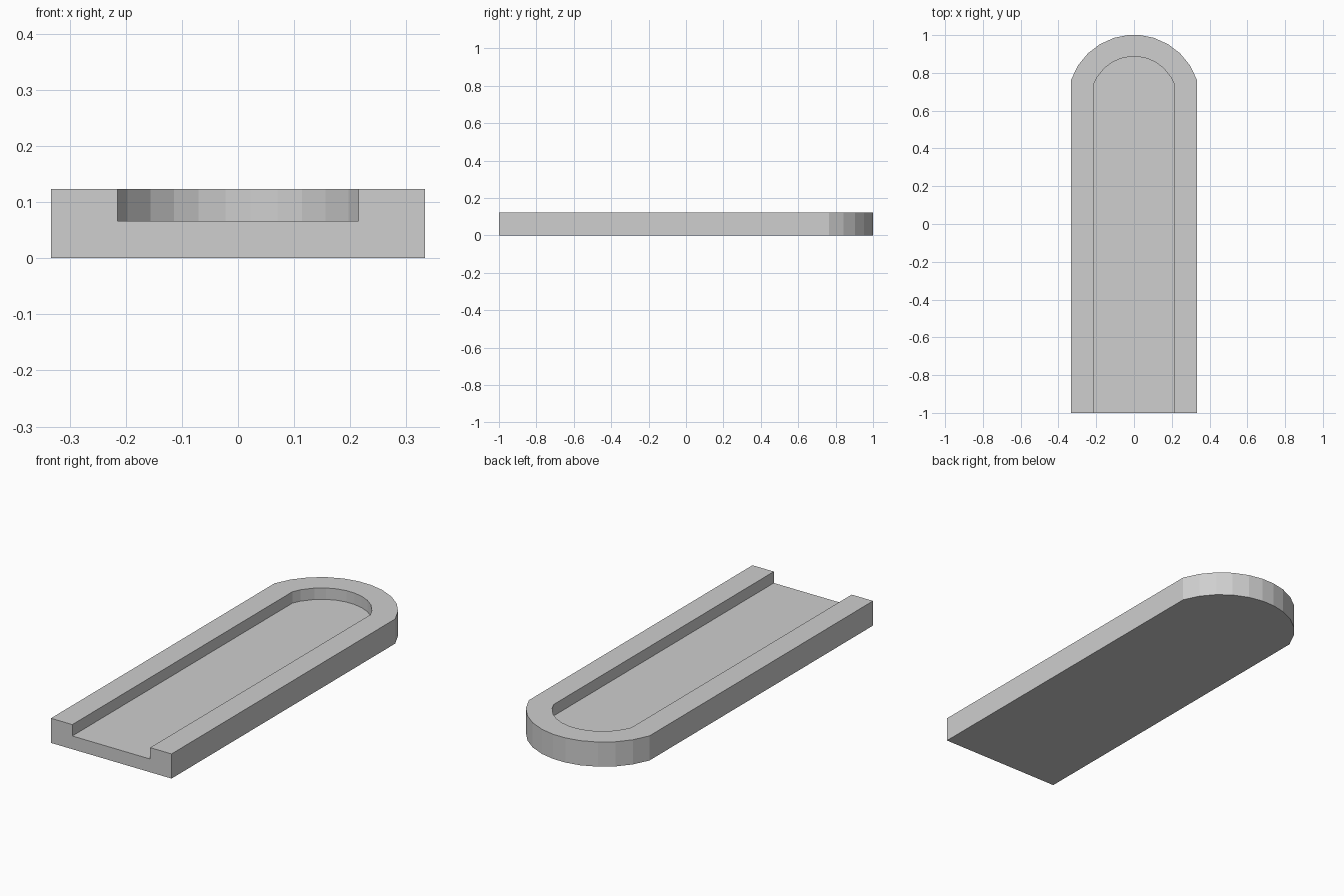
import bpy
import bmesh
from math import sin, cos, radians

cube = bpy.data.objects.get("Cube")
if cube:
    bpy.data.objects.remove(cube, do_unlink=True)

TOP, FLOOR, FRONT = 0.123, 0.066, -1.0


def arch(half_width, radius, crown, angles):
    """Open arch outline, from the front right corner round to the front left."""
    centre = crown - radius * cos(radians(angles[-1]))
    side = [(half_width, FRONT)]
    side += [(radius * sin(radians(a)), centre + radius * cos(radians(a))) for a in angles]
    side[1] = (half_width, side[1][1])
    return side + [(-x, y) for x, y in reversed(side)]


outer = arch(0.333, 0.352, 1.0, [71, 57, 43.7, 30.9, 17.5, 5.5])
inner = arch(0.215, 0.229, 0.886, [69.9, 59.3, 43, 30, 17.8, 5.6])

bm = bmesh.new()


def ring(points, z):
    return [bm.verts.new((x, y, z)) for x, y in points]


def wall(low, high):
    for i in range(len(low) - 1):
        bm.faces.new((low[i], low[i + 1], high[i + 1], high[i]))


outer_low, outer_high = ring(outer, 0), ring(outer, TOP)
inner_low, inner_high = ring(inner, FLOOR), ring(inner, TOP)

# Outer side, recess side, underside, recess floor and rim
wall(outer_low, outer_high)
wall(inner_high, inner_low)
bm.faces.new(outer_low[::-1])
bm.faces.new(inner_low)
bm.faces.new(outer_high + inner_high[::-1])

# Front end with the open channel
bm.faces.new((outer_low[-1], outer_low[0], outer_high[0], inner_high[0],
              inner_low[0], inner_low[-1], inner_high[-1], outer_high[-1]))
bmesh.ops.recalc_face_normals(bm, faces=bm.faces)

mesh = bpy.data.meshes.new("channelled_base")
bm.to_mesh(mesh)
bm.free()
base = bpy.data.objects.new("channelled_base", mesh)
bpy.context.collection.objects.link(base)

# Plain grey finish
grey = bpy.data.materials.new("light_grey")
grey.use_nodes = True
colour = (0.62, 0.62, 0.62, 1)
grey.diffuse_color = colour
grey.node_tree.nodes["Principled BSDF"].inputs["Base Color"].default_value = colour
mesh.materials.append(grey)
